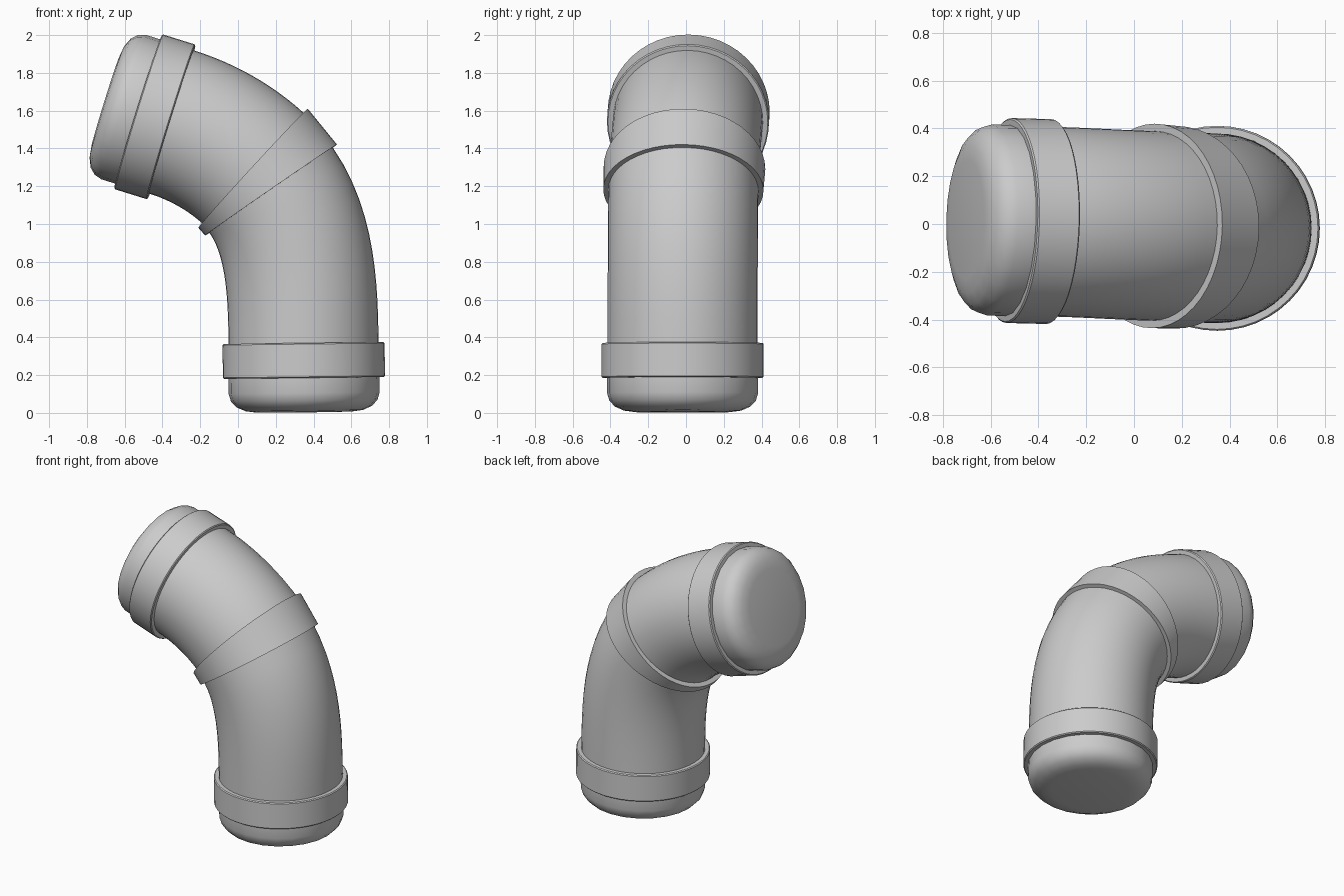
import bpy, bmesh, math
from mathutils import Vector

if "Cube" in bpy.data.objects:
    bpy.data.objects.remove(bpy.data.objects["Cube"])

# Path stations: bottom collar, middle ring, top collar (position, direction)
BOT, UP = Vector((0.347, -0.018, 0.37)), Vector((-0.012, 0, 1)).normalized()
MID_A, DIR_A = Vector((0.175, -0.014, 1.18)), Vector((-0.568, 0.01, 0.823)).normalized()
MID_B, DIR_B = Vector((0.08, -0.008, 1.295)), Vector((-0.736, 0.02, 0.677)).normalized()
TOP, OUT = Vector((-0.352, 0.01, 1.54)), Vector((-0.955, 0.025, 0.297)).normalized()


def loft(name, rings, sides, angle=40):
    """Join circles given as (centre, axis, radius); radius 0 closes to a point."""
    bm = bmesh.new()
    loops = []
    for c, t, r in rings:
        u = Vector((0, 1, 0)).cross(t).normalized()
        v = t.cross(u)
        if r == 0:
            loops.append([bm.verts.new(c)])
            continue
        loops.append([bm.verts.new(c + r * (u * math.cos(a) + v * math.sin(a)))
                      for a in (2 * math.pi * i / sides for i in range(sides))])
    for a, b in zip(loops, loops[1:]):
        for i in range(sides):
            j = (i + 1) % sides
            if len(b) == 1:
                bm.faces.new((a[i], a[j], b[0]))
            else:
                bm.faces.new((a[i], a[j], b[j], b[i]))
    bmesh.ops.recalc_face_normals(bm, faces=bm.faces)
    me = bpy.data.meshes.new(name)
    bm.to_mesh(me)
    bm.free()
    ob = bpy.data.objects.new(name, me)
    bpy.context.collection.objects.link(ob)
    bpy.ops.object.select_all(action='DESELECT')
    ob.select_set(True)
    bpy.context.view_layer.objects.active = ob
    bpy.ops.object.shade_smooth_by_angle(angle=math.radians(angle))
    return ob


def bend(name, p0, d0, p3, d3, handle, radius=0.397, steps=12):
    """Curved pipe section along a cubic path."""
    p1, p2 = p0 + d0 * handle, p3 - d3 * handle
    rings = []
    for i in range(steps + 1):
        t = i / steps
        s = 1 - t
        c = s**3 * p0 + 3 * s * s * t * p1 + 3 * s * t * t * p2 + t**3 * p3
        d = s * s * (p1 - p0) + 2 * s * t * (p2 - p1) + t * t * (p3 - p2)
        rings.append((c, d.normalized(), radius))
    return loft(name, rings, 48)


def end_fitting(prefix, base, axis):
    """Collar band and rounded closed cap at a pipe end."""
    collar = [(0, 0.39), (0, 0.423), (0.006, 0.429), (0.179, 0.429), (0.185, 0.423), (0.185, 0.39)]
    cap = [(0.18, 0.4), (0.265, 0.4), (0.305, 0.388), (0.337, 0.358),
           (0.358, 0.31), (0.366, 0.25), (0.368, 0)]
    loft(prefix + "_collar", [(base + axis * s, axis, r) for s, r in collar], 48)
    loft(prefix + "_cap", [(base + axis * s, axis, r) for s, r in cap], 24, 50)


# Two bent pipe sections
bend("lower_pipe", BOT, UP, MID_A, DIR_A, 0.28)
bend("upper_pipe", MID_B, DIR_B, TOP, OUT, 0.165)

# Wedge-shaped ring at the elbow
loft("elbow_ring", [(MID_A, DIR_A, 0.39), (MID_A, DIR_A, 0.424),
                    (MID_B, DIR_B, 0.428), (MID_B, DIR_B, 0.39)], 48)

# Closed ends
end_fitting("bottom", BOT, -UP)
end_fitting("top", TOP, OUT)
